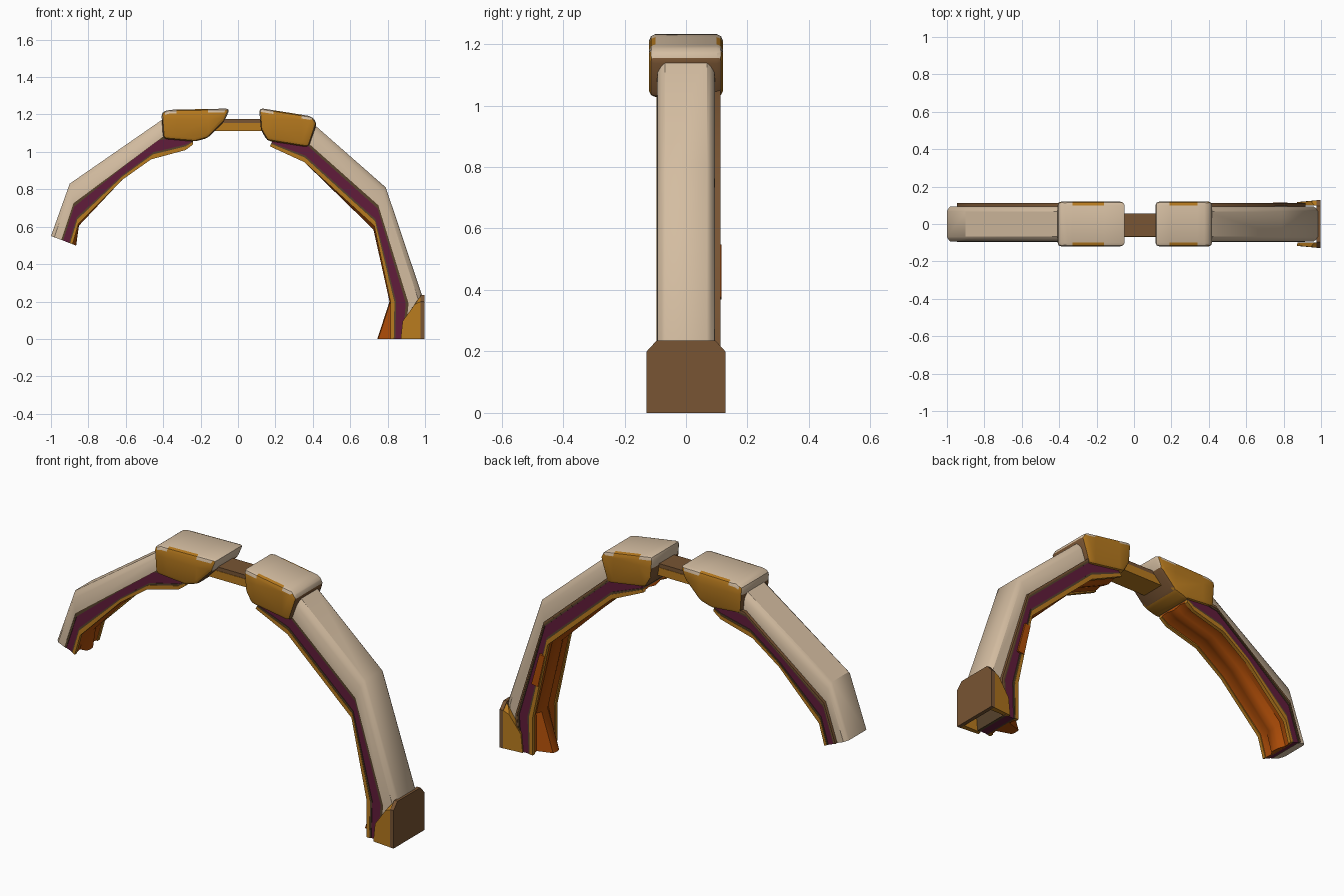
import bpy, bmesh, math
from mathutils import Vector

if "Cube" in bpy.data.objects:
    bpy.data.objects.remove(bpy.data.objects["Cube"])


def material(name, srgb):
    m = bpy.data.materials.new(name)
    m.diffuse_color = [((c + 0.055) / 1.055) ** 2.4 for c in srgb] + [1]
    m.use_nodes = True
    m.node_tree.nodes["Principled BSDF"].inputs["Base Color"].default_value = m.diffuse_color
    return m


CREAM = material("cream", (0.83, 0.74, 0.63))
GOLD = material("gold", (0.72, 0.48, 0.12))
BROWN = material("brown", (0.47, 0.33, 0.20))
DARK = material("dark_brown", (0.34, 0.26, 0.17))
PURPLE = material("purple", (0.38, 0.11, 0.23))
ORANGE = material("burnt_orange", (0.68, 0.30, 0.03))


def finish(name, bm, mats):
    bmesh.ops.recalc_face_normals(bm, faces=bm.faces)
    me = bpy.data.meshes.new(name)
    bm.to_mesh(me)
    bm.free()
    ob = bpy.data.objects.new(name, me)
    bpy.context.collection.objects.link(ob)
    for m in mats:
        me.materials.append(m)
    bpy.ops.object.select_all(action='DESELECT')
    ob.select_set(True)
    bpy.context.view_layer.objects.active = ob
    bpy.ops.object.shade_smooth_by_angle(angle=math.radians(35))
    return ob


def loft_mesh(rings):
    """Skin closed rings of equal length and cap both ends."""
    bm = bmesh.new()
    vs = [[bm.verts.new(p) for p in r] for r in rings]
    n = len(vs[0])
    for a, b in zip(vs, vs[1:]):
        for i in range(n):
            j = (i + 1) % n
            bm.faces.new((a[i], a[j], b[j], b[i]))
    bm.faces.new(vs[0])
    bm.faces.new(vs[-1])
    bmesh.ops.recalc_face_normals(bm, faces=bm.faces)
    return bm


def sweep(name, outer, inner, section, mat, bumps=None, ridge=None):
    """Section points are (depth from outer to inner line, y)."""
    rings = []
    for s, (o, i) in enumerate(zip(outer, inner)):
        o, i = Vector(o), Vector(i)
        ring = []
        for k, (t, y) in enumerate(section):
            p = o.lerp(i, t)
            if bumps and k in ridge:
                p += (i - o).normalized() * bumps[s]
            ring.append((p.x, y, p.y))
        rings.append(ring)
    return finish(name, loft_mesh(rings), [mat])


def rect(t0, t1, y0, y1):
    return [(t0, y0), (t1, y0), (t1, y1), (t0, y1)]


def leg(side, shell_out, shell_in, band_out, band_in, bumps):
    # cream outer shell with chamfered shoulders
    shell = [(0, -.068), (.1, -.08), (.32, -.093), (1, -.095),
             (1, .095), (.32, .093), (.1, .08), (0, .068)]
    sweep(side + "_outer_shell", shell_out, shell_in, shell, CREAM)
    # layered lining bands
    for part, t0, t1, y0, y1, mat in (
            ("back_lip", -.04, .07, .08, .112, BROWN),
            ("upper_trim", -.02, .16, -.094, .110, DARK),
            ("lining", .16, .68, -.091, .106, PURPLE),
            ("lower_trim", .68, .78, -.094, .110, DARK),
            ("front_rail", .78, 1, -.096, -.078, GOLD),
            ("back_rail", .78, 1, .093, .112, GOLD)):
        sweep(side + "_" + part, band_out, band_in, rect(t0, t1, y0, y1), mat)
    # folded underside with a central ridge
    under = [(.6, -.08), (.93, -.08), (.84, -.04), (.94, -.015), (1, .01),
             (.94, .035), (.84, .06), (.93, .095), (.6, .095)]
    sweep(side + "_underside", band_out, band_in, under, ORANGE, bumps, (3, 4, 5))


leg("right",
    [(.38, 1.17), (.79, .81), (.985, .23), (.982, .12)],
    [(.35, 1.07), (.75, .715), (.912, .19), (.905, .12)],
    [(.20, 1.09), (.37, 1.055), (.75, .715), (.912, .19), (.895, 0)],
    [(.17, 1.03), (.355, .945), (.728, .605), (.815, .2), (.815, 0)],
    [0, 0, .02, .005, .07])
leg("left",
    [(-.38, 1.19), (-.90, .83), (-1, .55)],
    [(-.39, 1.09), (-.88, .725), (-.945, .53)],
    [(-.24, 1.10), (-.28, 1.10), (-.42, 1.08), (-.62, .926), (-.88, .725), (-.945, .53)],
    [(-.24, 1.04), (-.28, 1.01), (-.465, .96), (-.62, .85), (-.853, .615), (-.884, .506)],
    [0, 0, 0, 0, .01, .02])

# small fold of the underside wrapping over the back rail
sweep("right_back_fold", [(.785, .55), (.835, .38)], [(.745, .54), (.785, .37)],
      rect(.3, 1.05, .10, .116), ORANGE)


def cap_block(name, profile, patch):
    """Bevelled block: cream top, gold cheeks, brown lower ends."""
    bm = loft_mesh([[(x, y, z) for x, z in profile] for y in (-.12, .12)])
    bmesh.ops.bevel(bm, geom=bm.edges[:], offset=.02, segments=2, profile=.5,
                    affect='EDGES', clamp_overlap=True)
    cuts = [((x, 0, 0), (1, 0, 0)) for x in patch] + [((0, 0, 1.17), (0, 0, 1))]
    for co, no in cuts:
        bmesh.ops.bisect_plane(bm, geom=bm.verts[:] + bm.edges[:] + bm.faces[:],
                               plane_co=co, plane_no=no)
    bmesh.ops.recalc_face_normals(bm, faces=bm.faces)
    for f in bm.faces:
        n, c = f.normal, f.calc_center_median()
        if n.z > .3:
            painted = abs(n.y) > .3 and patch[0] < c.x < patch[1]
            f.material_index = 1 if painted else 0
        elif abs(n.x) > .6 and abs(n.y) < .6:
            f.material_index = 0 if c.z > 1.17 else 2
        else:
            f.material_index = 1
    finish(name, bm, [CREAM, GOLD, BROWN])


cap_block("left_cap_block",
          [(-.41, 1.212), (-.37, 1.225), (-.043, 1.232), (-.072, 1.165),
           (-.16, 1.075), (-.23, 1.055), (-.40, 1.07)], (-.33, -.16))
cap_block("right_cap_block",
          [(.113, 1.235), (.395, 1.19), (.422, 1.155), (.378, 1.025),
           (.155, 1.06), (.122, 1.12)], (.19, .34))


def box(name, x0, x1, y0, y1, z0, z1, mat):
    prof = [(x0, z0), (x1, z0), (x1, z1), (x0, z1)]
    finish(name, loft_mesh([[(x, y, z) for x, z in prof] for y in (y0, y1)]), [mat])


# connecting bar between the cap blocks
box("bar_top", -.13, .16, -.068, .055, 1.155, 1.175, BROWN)
box("bar_bottom", -.13, .16, -.070, .057, 1.113, 1.155, GOLD)

# foot guard: two flared cheeks and an outer plate
inner = [(.875, 0), (.885, .10), (.965, .215), (.978, .23), (.978, 0)]
outer = [(.87, 0), (.88, .095), (.945, .185), (.978, .20), (.978, 0)]
flare = [.117, .117, .123, .127, .127]
for label, s in (("front", -1), ("back", 1)):
    rings = [[(x, s * .098, z) for x, z in inner],
             [(x, s * y, z) for (x, z), y in zip(outer, flare)]]
    finish("foot_" + label + "_cheek", loft_mesh(rings), [GOLD])
plate = [(-.128, 0), (.128, 0), (.128, .20), (.095, .236), (-.095, .236), (-.128, .20)]
finish("foot_outer_plate",
       loft_mesh([[(x, y, z) for y, z in plate] for x in (.976, .996)]), [BROWN])
